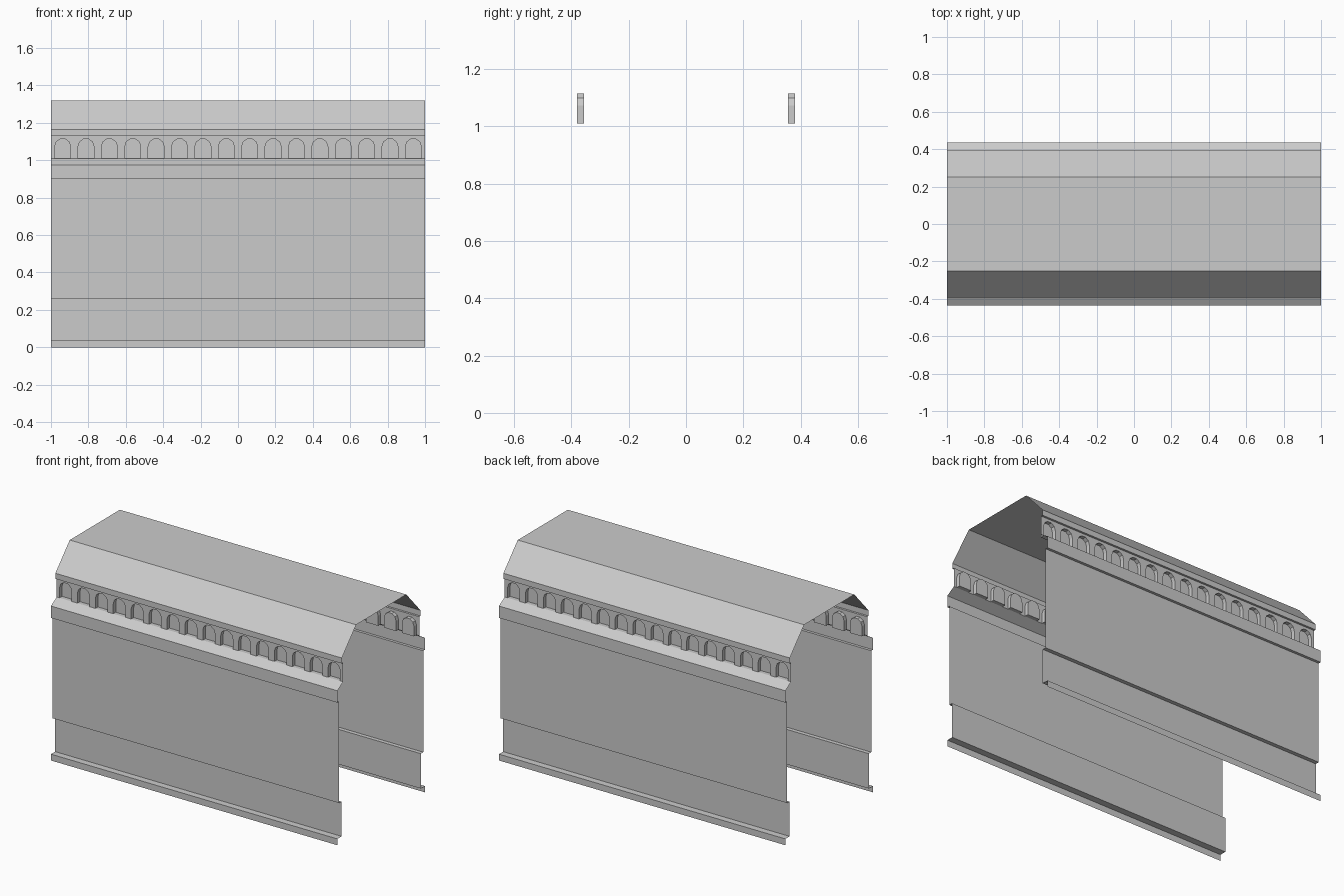
import bpy, bmesh
from math import cos, sin, pi

if "Cube" in bpy.data.objects:
    bpy.data.objects.remove(bpy.data.objects["Cube"])

X = 1.0                 # half length
FRIEZE_Y = -0.38        # outer frieze plane
NICHE_Y = -0.355        # back of the niches
Z0, Z1 = 1.01, 1.13     # frieze bottom and top
COUNT = 16


def finish(name, bm):
    """Make an object from bm, mirrored front to back."""
    me = bpy.data.meshes.new(name)
    bm.to_mesh(me)
    bm.free()
    ob = bpy.data.objects.new(name, me)
    bpy.context.collection.objects.link(ob)
    mod = ob.modifiers.new("front_back", 'MIRROR')
    mod.use_axis = (False, True, False)
    return ob


def strip(name, profile):
    """Sweep an open (y, z) profile along the length."""
    bm = bmesh.new()
    rows = [[bm.verts.new((x, y, z)) for x in (-X, X)] for y, z in profile]
    for a, b in zip(rows, rows[1:]):
        bm.faces.new((a[0], a[1], b[1], b[0]))
    return finish(name, bm)


# Walls: base, recessed plinth, main panel and cornice
strip("side_wall", [(-0.437, 0), (-0.437, 0.04), (-0.395, 0.04), (-0.395, 0.26),
                    (-0.42, 0.26), (-0.42, 0.90), (-0.437, 0.90), (-0.437, 0.975),
                    (FRIEZE_Y, Z0)])

# Roof: soffit, eave, slope and flat top
strip("roof", [(FRIEZE_Y, Z1), (-0.393, Z1), (-0.393, 1.165), (-0.25, 1.32), (0, 1.32)])

# Frieze: one wall cell with an arched niche, repeated
bm = bmesh.new()
pitch, r, spring, seg = 2 * X / COUNT, 0.0425, 1.073, 5
for i in range(COUNT):
    cx = -X + pitch * (i + 0.5)
    arch = [(cx - r, Z0)]
    arch += [(cx - r * cos(pi * k / seg), spring + r * sin(pi * k / seg)) for k in range(seg + 1)]
    arch += [(cx + r, Z0)]
    outer = [bm.verts.new((x, FRIEZE_Y, z)) for x, z in arch]
    inner = [bm.verts.new((x, NICHE_Y, z)) for x, z in arch]
    h = pitch / 2
    frame = [bm.verts.new((cx + x, FRIEZE_Y, z))
             for x, z in ((h, Z0), (h, Z1), (-h, Z1), (-h, Z0))]
    bm.faces.new((outer + frame)[::-1])      # wall around the arch
    bm.faces.new(inner[::-1])                # niche back
    for k in range(len(arch)):               # niche sides and sill
        n = (k + 1) % len(arch)
        bm.faces.new((outer[k], outer[n], inner[n], inner[k]))
bmesh.ops.remove_doubles(bm, verts=bm.verts, dist=1e-5)
finish("arched_frieze", bm)
